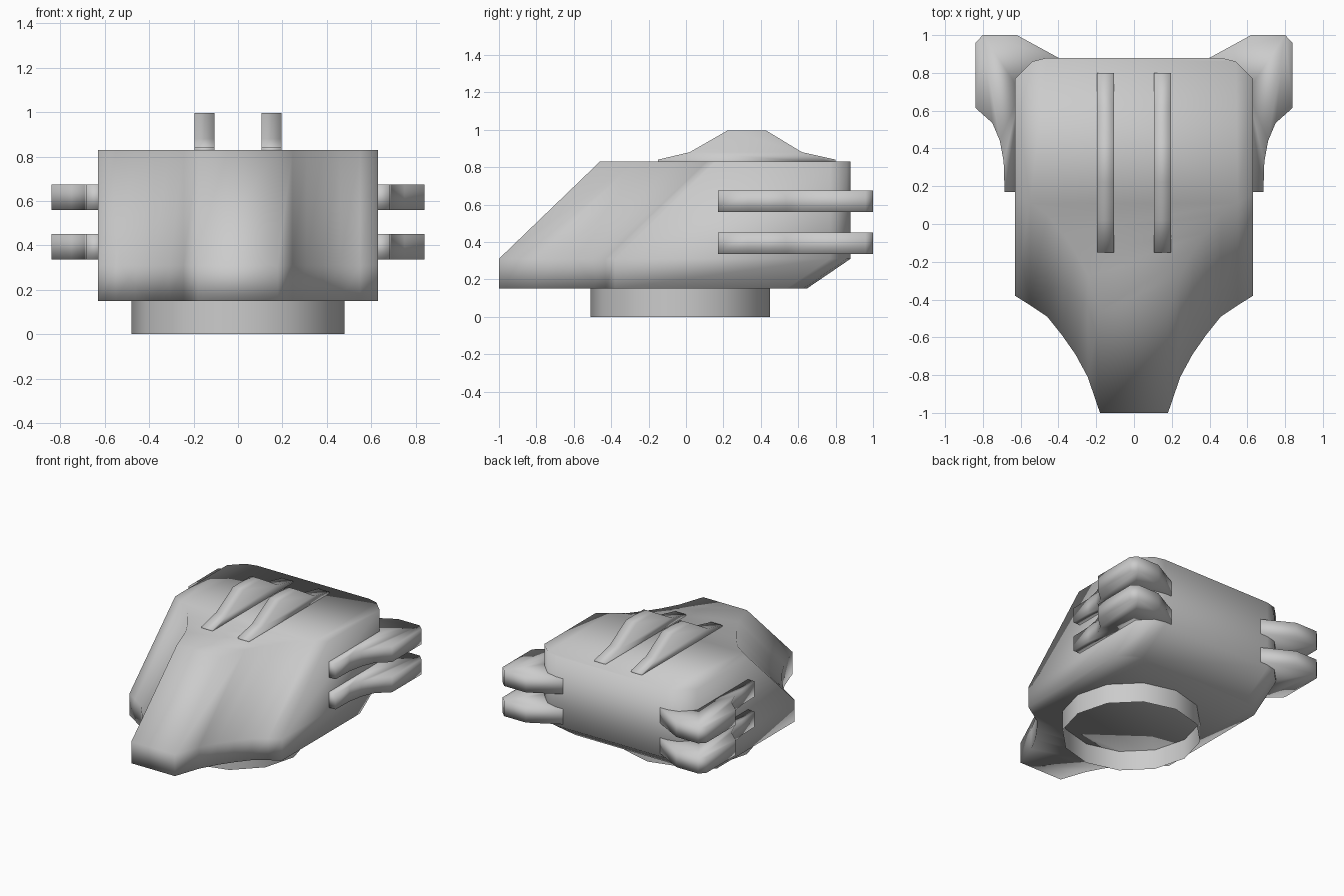
import bpy, bmesh, math

if "Cube" in bpy.data.objects:
    bpy.data.objects.remove(bpy.data.objects["Cube"])


def loft(name, loops, cap=True):
    """Skin between equally sized point loops, optionally closing both ends."""
    bm = bmesh.new()
    rings = [[bm.verts.new(p) for p in loop] for loop in loops]
    n = len(rings[0])
    for a, b in zip(rings, rings[1:]):
        for i in range(n):
            j = (i + 1) % n
            bm.faces.new((a[i], a[j], b[j], b[i]))
    if cap:
        bm.faces.new(rings[0][::-1])
        bm.faces.new(rings[-1])
    bmesh.ops.recalc_face_normals(bm, faces=bm.faces)
    mesh = bpy.data.meshes.new(name)
    bm.to_mesh(mesh)
    bm.free()
    mesh.shade_smooth()
    ob = bpy.data.objects.new(name, mesh)
    bpy.context.collection.objects.link(ob)
    return ob


# Turret shell: plan outline, front raked back at the top, rear cut under at the bottom
half = [(.18, -1), (.245, -.81), (.31, -.69), (.38, -.59), (.46, -.49), (.55, -.43),
        (.63, -.38), (.63, .77), (.54, .86), (.46, .88)]
outline = half + [(-x, y) for x, y in reversed(half)]
loft("turret_shell", [
    [(x, y - (.235 if y > 0 else 0), .15) for x, y in outline],
    [(x, y, .31) for x, y in outline],
    [(x, y + (.54 if y < 0 else 0), .83) for x, y in outline],
])

# Open base ring
circle = [(.48 * math.cos(math.tau * i / 12), .48 * math.sin(math.tau * i / 12) - .03)
          for i in range(12)]
loft("base_ring", [[(x, y, z) for x, y in circle] for z in (0, .15)], cap=False)

# Side plates and roof fins, mirrored left and right
plate = [(.60, .17), (.685, .17), (.69, .33), (.71, .44), (.75, .535), (.84, .615),
         (.84, .96), (.80, 1.0), (.62, 1.0), (.40, .88), (.40, .80), (.60, .70)]
fin = [(-.15, .82), (-.15, .84), (.02, .88), (.22, .995), (.43, .995),
       (.62, .88), (.80, .84), (.80, .82)]
for side, s in (("right", 1), ("left", -1)):
    for level, z in (("lower", .335), ("upper", .56)):
        loft(f"side_plate_{level}_{side}",
             [[(s * x, y, h) for x, y in plate] for h in (z, z + .115)])
    loft(f"roof_fin_{side}", [[(s * x, y, z) for y, z in fin] for x in (.105, .195)])
